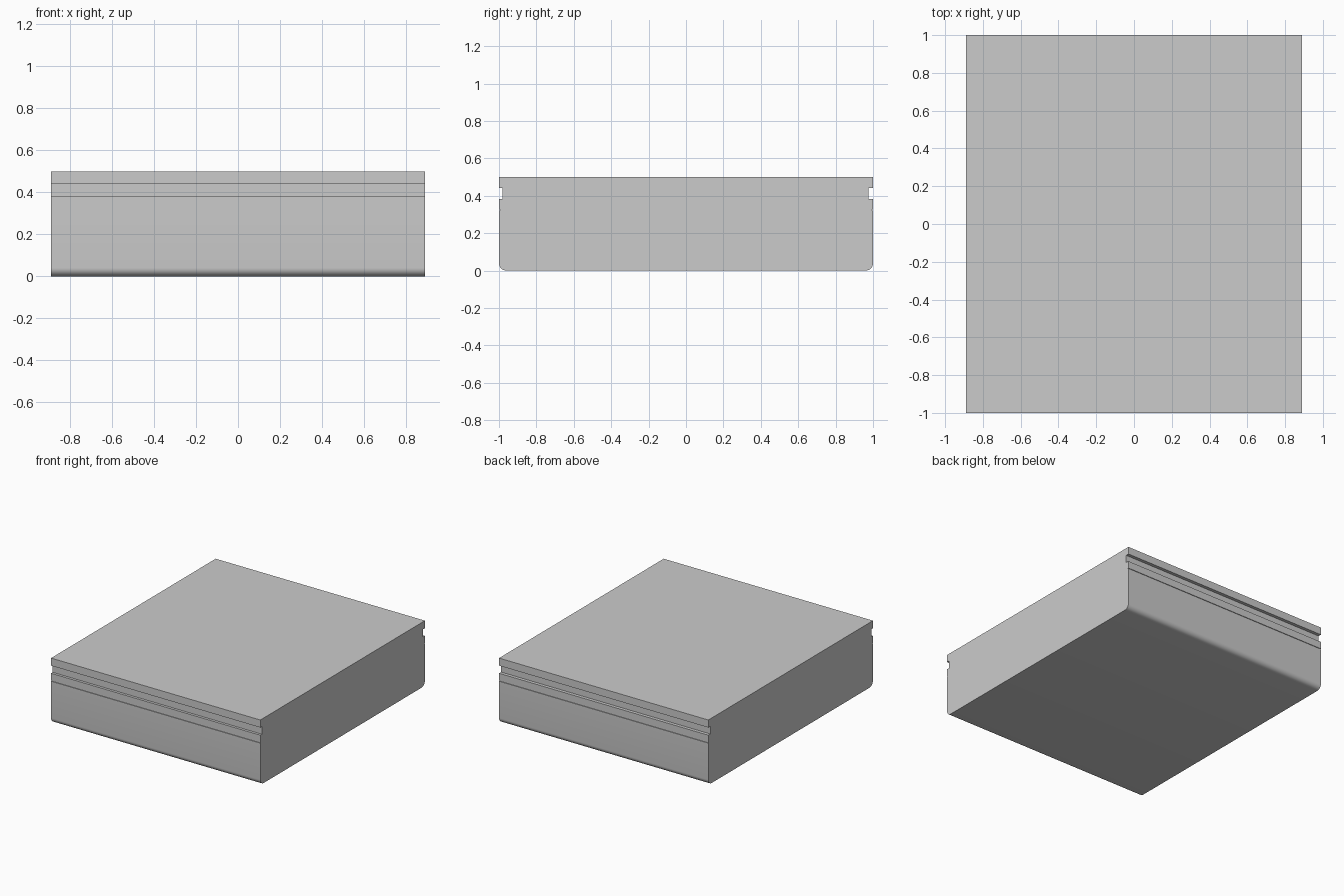
import bpy, bmesh, math

if "Cube" in bpy.data.objects:
    bpy.data.objects.remove(bpy.data.objects["Cube"])

HALF_X = 0.89


def extrude_profile(name, pts):
    """Extrude a closed (y, z) profile across the full width in x."""
    bm = bmesh.new()
    face = bm.faces.new([bm.verts.new((-HALF_X, y, z)) for y, z in pts])
    out = bmesh.ops.extrude_face_region(bm, geom=[face])
    verts = [v for v in out["geom"] if isinstance(v, bmesh.types.BMVert)]
    bmesh.ops.translate(bm, verts=verts, vec=(2 * HALF_X, 0, 0))
    bmesh.ops.recalc_face_normals(bm, faces=bm.faces)
    mesh = bpy.data.meshes.new(name)
    bm.to_mesh(mesh)
    bm.free()
    obj = bpy.data.objects.new(name, mesh)
    bpy.context.collection.objects.link(obj)
    return obj


def slab(name, y0, y1, z0, z1):
    return extrude_profile(name, [(y0, z0), (y1, z0), (y1, z1), (y0, z1)])


# Main body: front and back bottom edges rounded
R, TOP, STEPS = 0.04, 0.322, 8
arc = [(R * math.sin(a), R - R * math.cos(a))
       for a in (math.pi / 2 * i / STEPS for i in range(STEPS + 1))]
right = [(1 - R + y, z) for y, z in arc] + [(1, TOP)]
left = [(-y, z) for y, z in reversed(right)]
body = extrude_profile("body", right + left)

bpy.context.view_layer.objects.active = body
body.select_set(True)
bpy.ops.object.shade_smooth_by_angle(angle=math.radians(30))

# Thin seam, rim, recessed neck and lid stacked above the body
slab("seam", -0.995, 0.995, 0.322, 0.327)
slab("rim", -1, 1, 0.327, 0.383)
slab("recessed_neck", -0.98, 0.975, 0.383, 0.442)
slab("lid", -1, 1, 0.442, 0.5)
